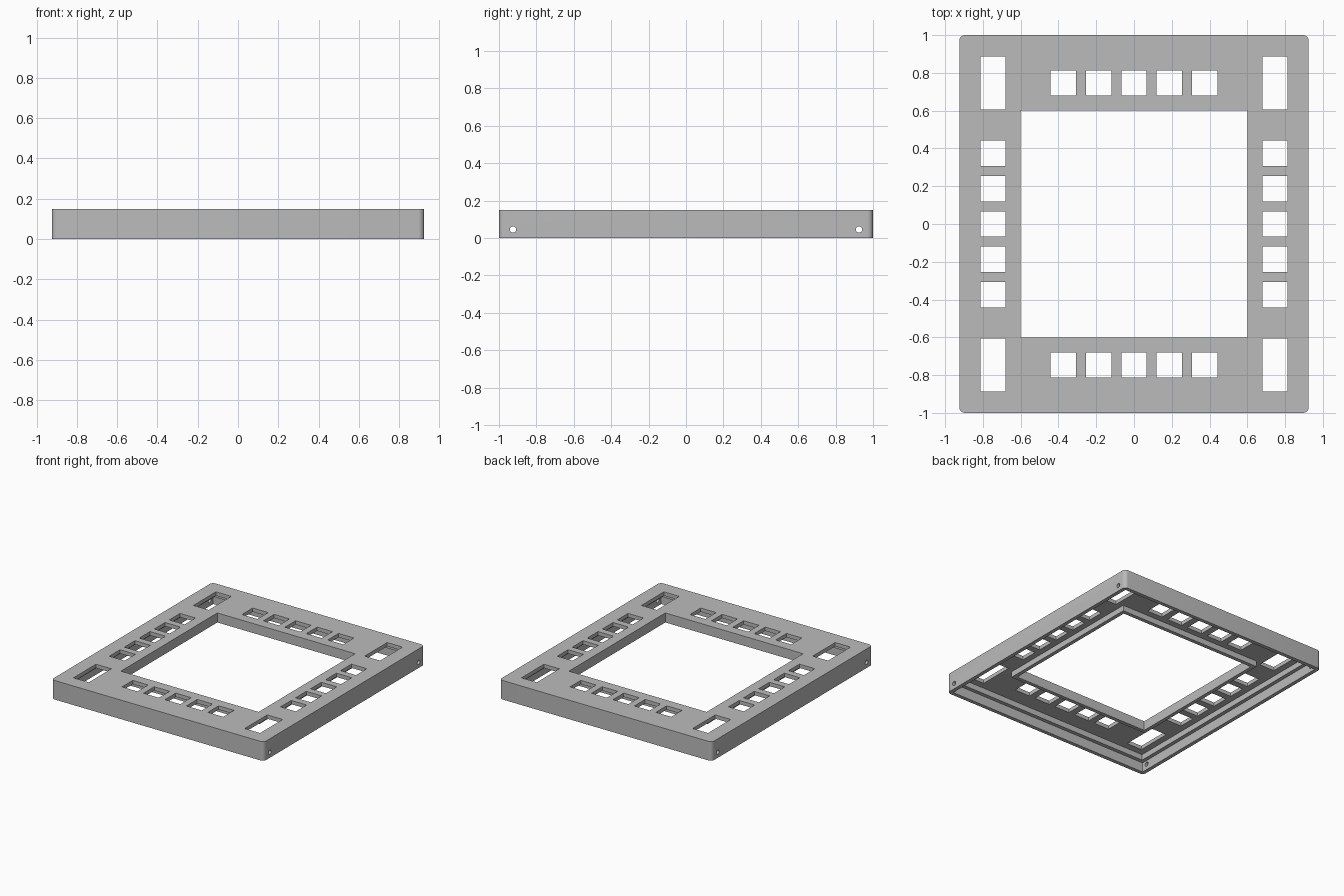
import bpy
import bmesh
from math import pi
from mathutils import Matrix

if "Cube" in bpy.data.objects:
    bpy.data.objects.remove(bpy.data.objects["Cube"], do_unlink=True)

HX, HY, HEIGHT = 0.925, 1.0, 0.15   # outer half sizes and height
OPENING = 0.6                       # half size of the central opening
WALL = 0.03                         # wall and top plate thickness
LEDGE_Z = 0.075                     # depth of the recess underneath
BAND = 0.746                        # centre line of the windows
PITCH, WINDOW = 0.187, 0.134

grey = bpy.data.materials.new("plain grey")
grey.use_nodes = True
grey.diffuse_color = (0.5, 0.5, 0.5, 1)
grey.node_tree.nodes["Principled BSDF"].inputs["Base Color"].default_value = (0.5, 0.5, 0.5, 1)


def add_box(bm, x, y, hx, hy, z0, z1):
    m = Matrix.Translation((x, y, (z0 + z1) / 2)) @ Matrix.Diagonal((2 * hx, 2 * hy, z1 - z0, 1))
    return bmesh.ops.create_cube(bm, size=1, matrix=m)["verts"]


def make(name, bm):
    mesh = bpy.data.meshes.new(name)
    bm.to_mesh(mesh)
    bm.free()
    mesh.materials.append(grey)
    obj = bpy.data.objects.new(name, mesh)
    bpy.context.collection.objects.link(obj)
    return obj


def box(name, hx, hy, z0, z1):
    bm = bmesh.new()
    add_box(bm, 0, 0, hx, hy, z0, z1)
    return make(name, bm)


def cut(target, cutter):
    mod = target.modifiers.new("cut", "BOOLEAN")
    mod.operation, mod.solver, mod.object = "DIFFERENCE", "EXACT", cutter
    bpy.context.view_layer.objects.active = target
    bpy.ops.object.modifier_apply(modifier=mod.name)
    bpy.data.objects.remove(cutter, do_unlink=True)


# Outer block with rounded upright corners
bm = bmesh.new()
add_box(bm, 0, 0, HX, HY, 0, HEIGHT)
upright = [e for e in bm.edges if abs(e.verts[0].co.z - e.verts[1].co.z) > 0.1]
bmesh.ops.bevel(bm, geom=upright, offset=0.03, segments=6, profile=0.5, affect="EDGES")
frame = make("bezel_frame", bm)

# Recess for a back cover, leaving a thin outer wall
cut(frame, box("recess_cutter", HX - WALL, HY - WALL, -0.1, LEDGE_Z))

# Hollow channel between the ledge and the inner wall
channel = box("channel_cutter", HX - 2 * WALL, HY - 2 * WALL, LEDGE_Z - 0.02, HEIGHT - WALL)
cut(channel, box("channel_core", OPENING + WALL, OPENING + WALL, -0.2, 0.3))
cut(frame, channel)

# Central opening
cut(frame, box("opening_cutter", OPENING, OPENING, -0.2, 0.3))

# Rows of square windows on all sides, long windows in the corners
bm = bmesh.new()
for side in (-1, 1):
    for i in range(-2, 3):
        add_box(bm, i * PITCH, side * BAND, WINDOW / 2, WINDOW / 2, -0.1, 0.3)
        add_box(bm, side * BAND, i * PITCH, WINDOW / 2, WINDOW / 2, -0.1, 0.3)
    for end in (-1, 1):
        add_box(bm, side * BAND, end * BAND, WINDOW / 2, 0.14, -0.1, 0.3)
cut(frame, make("window_cutter", bm))

# Pin holes through the left and right walls
bm = bmesh.new()
for end in (-1, 1):
    m = Matrix.Translation((0, end * 0.925, 0.045)) @ Matrix.Rotation(pi / 2, 4, "Y")
    bmesh.ops.create_cone(bm, cap_ends=True, segments=24, radius1=0.017, radius2=0.017,
                          depth=2.4, matrix=m)
cut(frame, make("pin_hole_cutter", bm))

# Smooth the corners and holes, keep edges sharp
bpy.ops.object.select_all(action="DESELECT")
frame.select_set(True)
bpy.context.view_layer.objects.active = frame
bpy.ops.object.shade_smooth_by_angle(angle=0.6)
